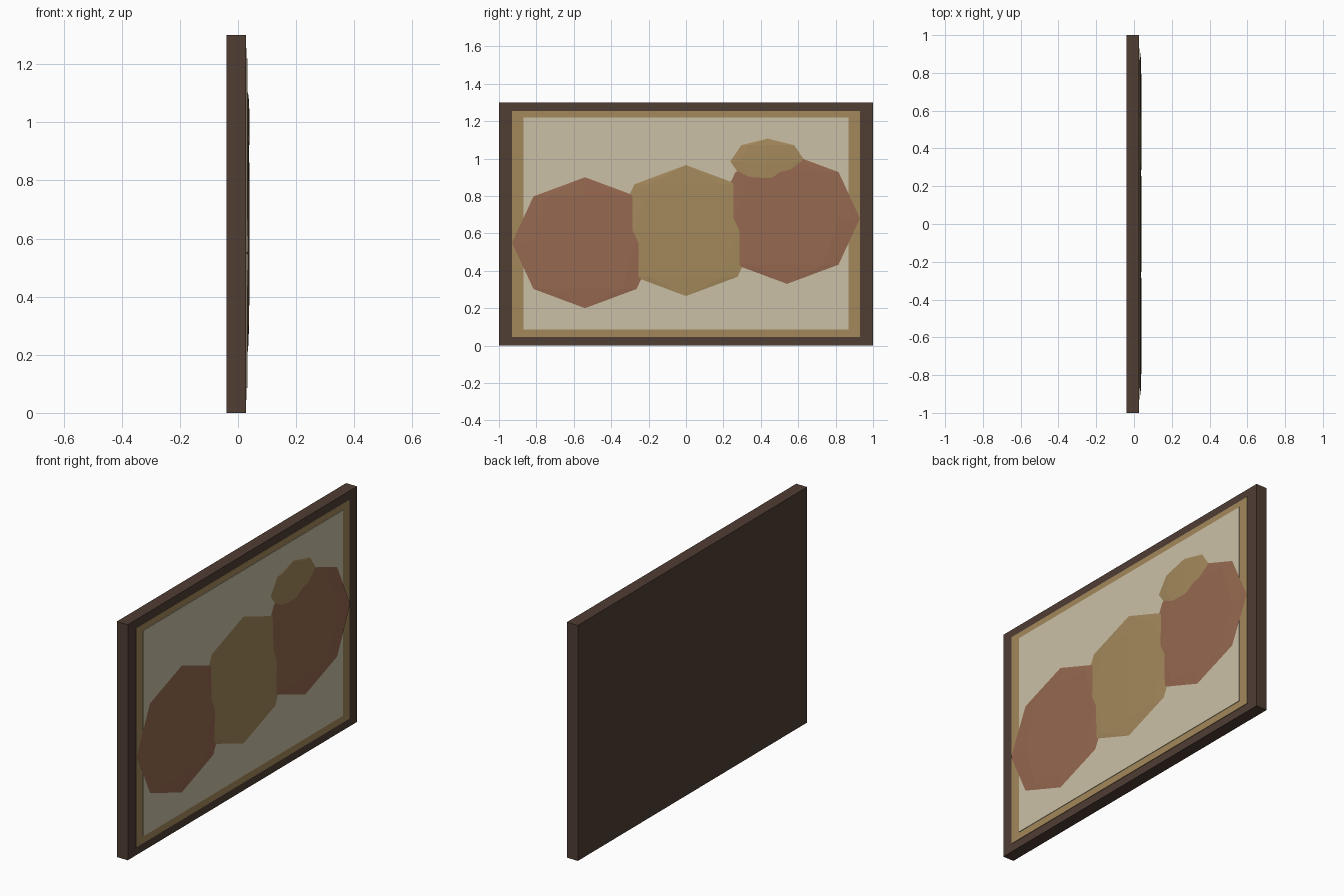
import bpy

if "Cube" in bpy.data.objects:
    bpy.data.objects.remove(bpy.data.objects["Cube"])


def material(name, rgb):
    m = bpy.data.materials.new(name)
    m.diffuse_color = (*rgb, 1)
    m.use_nodes = True
    m.node_tree.nodes["Principled BSDF"].inputs["Base Color"].default_value = m.diffuse_color
    return m


WOOD = material("dark_wood", (0.08, 0.048, 0.034))
GOLD = material("gold", (0.37, 0.25, 0.107))
CREAM = material("cream", (0.60, 0.53, 0.39))
RUST = material("rust", (0.305, 0.14, 0.08))


def panel(name, x0, x1, width, z0, z1, mat):
    """Box centred on y between the given x and z limits."""
    bpy.ops.mesh.primitive_cube_add(size=1, location=((x0 + x1) / 2, 0, (z0 + z1) / 2))
    ob = bpy.context.object
    ob.name = name
    ob.scale = (x1 - x0, width, z1 - z0)
    ob.data.materials.append(mat)


def blob(name, y, z, ry, rz, mat, rx=0.006):
    """Low-poly sphere squashed flat against the canvas."""
    bpy.ops.mesh.primitive_uv_sphere_add(segments=8, ring_count=4, radius=1,
                                         location=(0.034, y, z))
    ob = bpy.context.object
    ob.name = name
    ob.scale = (rx, ry, rz)
    ob.data.materials.append(mat)


# Frame, gilt border and canvas, stacked towards +x
panel("frame", -0.04, 0.027, 2.0, 0.0, 1.30, WOOD)
panel("gilt_border", 0.0, 0.030, 1.86, 0.045, 1.255, GOLD)
panel("canvas", 0.01, 0.033, 1.74, 0.085, 1.22, CREAM)

# Three overlapping painted shapes, rising to the right
for i, mat in enumerate((RUST, GOLD, RUST)):
    blob(f"painted_shape_{i + 1}", 0.54 * (i - 1), 0.55 + 0.065 * i, 0.39, 0.35, mat)

# Small upper shape
blob("small_painted_shape", 0.437, 0.985, 0.20, 0.122, GOLD)
